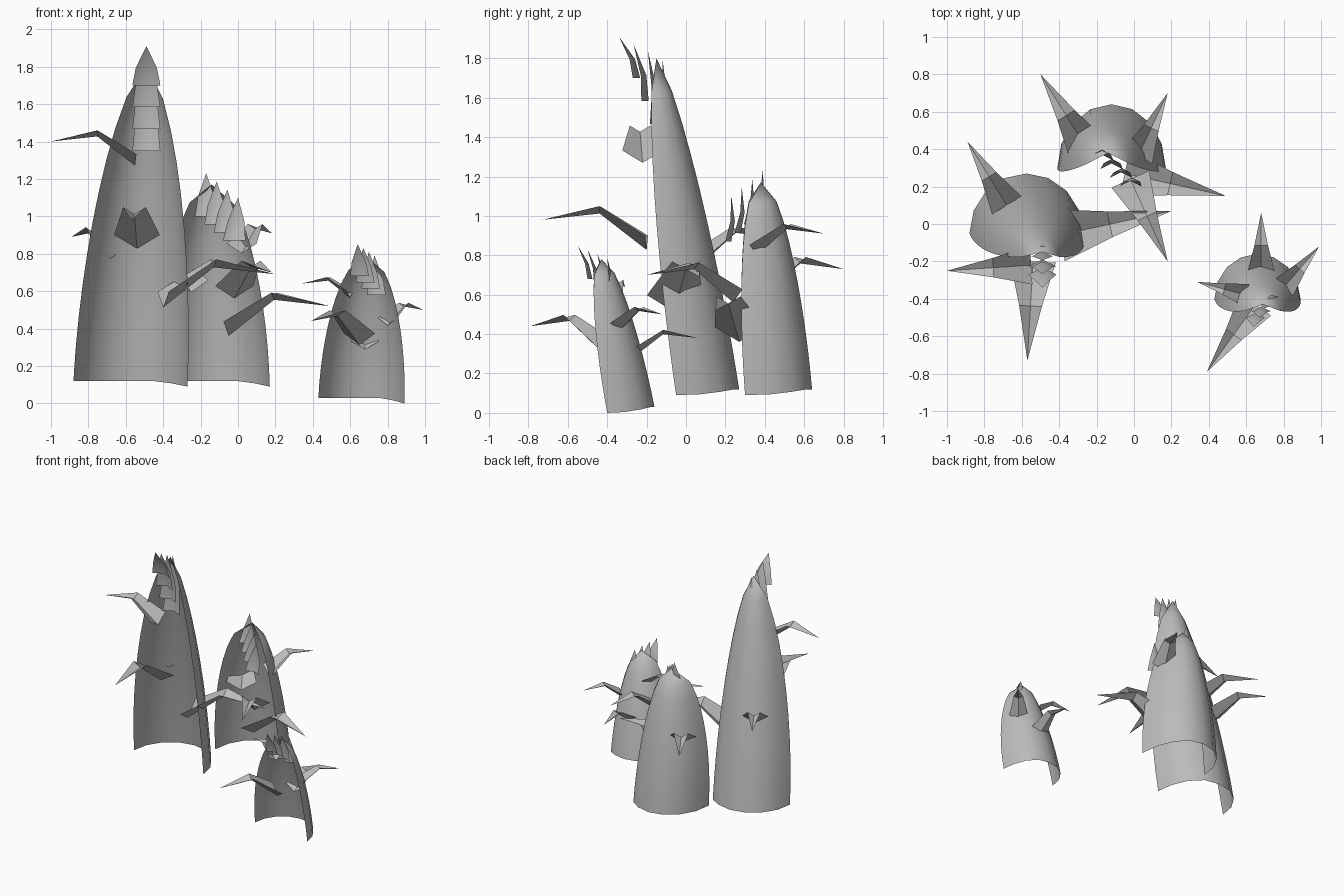
import bpy
import bmesh
from math import pi, cos, sin
from mathutils import Vector

cube = bpy.data.objects.get("Cube")
if cube:
    bpy.data.objects.remove(cube)

grey = bpy.data.materials.new("soft_grey")
grey.use_nodes = True
grey.diffuse_color = (0.5, 0.5, 0.5, 1)
bsdf = next(node for node in grey.node_tree.nodes if node.type == 'BSDF_PRINCIPLED')
bsdf.inputs["Base Color"].default_value = grey.diffuse_color
bsdf.inputs["Roughness"].default_value = 0.8

RIGHT, BACK, UP = Vector((1, 0, 0)), Vector((0, 1, 0)), Vector((0, 0, 1))


def skin(name, rows, smooth):
    """Bridge equal rows of points into an open sheet; collapsed rows become tips."""
    bm = bmesh.new()
    grid = [[bm.verts.new(point) for point in row] for row in rows]
    for lower, upper in zip(grid, grid[1:]):
        for i in range(len(lower) - 1):
            bm.faces.new((lower[i], lower[i + 1], upper[i + 1], upper[i]))
    bmesh.ops.remove_doubles(bm, verts=bm.verts, dist=0.001)
    for face in bm.faces:
        face.smooth = smooth
    mesh = bpy.data.meshes.new(name)
    bm.to_mesh(mesh)
    bm.free()
    mesh.materials.append(grey)
    bpy.context.collection.objects.link(bpy.data.objects.new(name, mesh))


def trunk(name, foot, tip, half_width, depth, fullness, rings=10, segments=8):
    """Leaning half-round shell, open at the front and closing in a rounded point."""
    rows = []
    for ring in range(rings + 1):
        t = ring / rings
        size = (1 - t ** 1.8) ** fullness
        centre = Vector(foot).lerp(Vector(tip), t)
        row = []
        for i in range(segments + 1):
            angle = pi * i / segments
            # The rim droops at the right-hand end
            lift = 0.03 * size * min(1, 2 - 2 * cos(angle))
            row.append(centre + RIGHT * half_width * size * cos(angle)
                       + BACK * depth * size * (sin(angle) - 0.5) + UP * lift)
        rows.append(row)
    skin(name, rows, True)


def blade(name, spine, side, fold, smooth):
    """Pointed sheet with a creased centre line; spine holds (point, half_width)."""
    rows = [(point - side * width, point + fold * width, point + side * width)
            for point, width in spine]
    skin(name, rows, smooth)


def leaf(name, foot, tip):
    """Leaf that rises from its foot to a knee, then droops to its tip."""
    end = Vector(tip)
    root = Vector((*foot, end.z))
    reach = end - root
    length = reach.length
    knee = root.lerp(end, 0.45) + UP * length * 0.13
    width = length * 0.23
    blade(name, [(root - UP * length * 0.15, width), (knee, width / 2), (end, 0)],
          UP.cross(reach).normalized(), UP * -0.6, False)


def crown(name, first, last, width, count=4):
    """Row of pointed sheaths, blended from the first (base, tip) to the last."""
    for i in range(count):
        base, tip = (Vector(a).lerp(Vector(b), i / (count - 1))
                     for a, b in zip(first, last))
        middle = base.lerp(tip, 0.45) + BACK * width / 5
        blade(f"{name}_{i + 1}", [(base, width), (middle, width * 0.75), (tip, 0)],
              RIGHT, BACK / 2, True)


# Trunk shells
trunk("tall_trunk", (-0.575, 0.11, 0.09), (-0.49, -0.15, 1.8), 0.305, 0.32, 0.65)
trunk("middle_trunk", (-0.12, 0.47, 0.09), (-0.14, 0.38, 1.17), 0.29, 0.34, 0.5)
trunk("small_trunk", (0.66, -0.28, 0), (0.69, -0.43, 0.78), 0.23, 0.24, 0.5)

# Crown sheaths
crown("tall_sheath", ((-0.49, -0.27, 1.7), (-0.49, -0.34, 1.91)),
      ((-0.49, -0.14, 1.35), (-0.49, -0.12, 1.8)), 0.075)
crown("middle_sheath", ((-0.17, 0.34, 1), (-0.17, 0.39, 1.23)),
      ((-0.02, 0.2, 0.87), (0, 0.23, 1.1)), 0.06)
crown("small_sheath", ((0.65, -0.5, 0.68), (0.64, -0.55, 0.85)),
      ((0.74, -0.4, 0.58), (0.73, -0.4, 0.79)), 0.05)

# Leaves on the tall trunk
leaf("tall_leaf_outer", (-0.55, -0.22), (-1, -0.25, 1.4))
leaf("tall_leaf_front", (-0.54, -0.2), (-0.57, -0.73, 0.98))
leaf("tall_leaf_back", (-0.68, 0.1), (-0.89, 0.44, 0.89))
leaf("tall_leaf_inner", (-0.4, -0.06), (0.2, 0.07, 0.69))

# Leaves on the middle trunk
leaf("middle_leaf_back", (-0.25, 0.4), (-0.5, 0.8, 0.73))
leaf("middle_leaf_upper", (0.02, 0.36), (0.18, 0.7, 0.91))
leaf("middle_leaf_side", (-0.05, 0.27), (0.49, 0.15, 0.52))
leaf("middle_leaf_front", (-0.02, 0.24), (0.18, -0.2, 0.7))

# Leaves on the small trunk
leaf("small_leaf_outer", (0.6, -0.38), (0.34, -0.31, 0.64))
leaf("small_leaf_front", (0.65, -0.43), (0.39, -0.79, 0.44))
leaf("small_leaf_side", (0.8, -0.34), (0.99, -0.12, 0.5))
leaf("small_leaf_back", (0.68, -0.26), (0.68, 0.06, 0.38))
